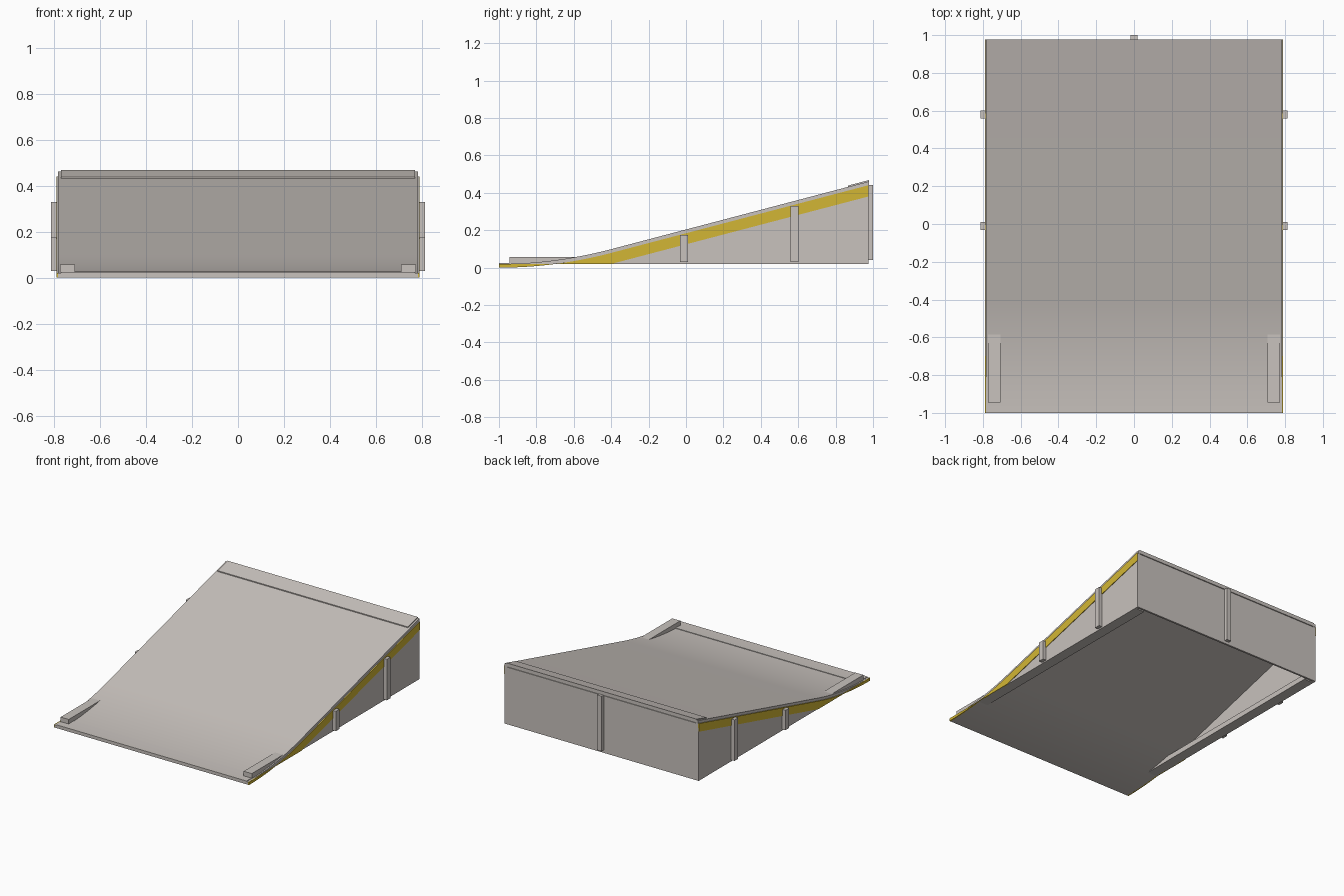
import bpy, bmesh, math

cube = bpy.data.objects.get("Cube")
if cube:
    bpy.data.objects.remove(cube, do_unlink=True)


def material(name, color):
    m = bpy.data.materials.new(name)
    m.use_nodes = True
    m.diffuse_color = color
    m.node_tree.nodes["Principled BSDF"].inputs["Base Color"].default_value = color
    return m


GREY = material("warm grey", (0.58, 0.54, 0.51, 1))
YELLOW = material("safety yellow", (0.65, 0.47, 0.035, 1))

FRONT, BACK, BEND, SLOPE, BASE = -1.0, 0.978, -0.4, 0.263, 0.02
RUN = BEND - FRONT
TOE = FRONT + math.sqrt(BASE * 2 * RUN / SLOPE)   # where the deck lifts off the base line


def under(y):
    """Height of the deck underside: an easing curve, then a straight slope."""
    if y < BEND:
        return SLOPE / (2 * RUN) * (y - FRONT) ** 2
    return SLOPE * RUN / 2 + SLOPE * (y - BEND)


def top(y):
    return under(y) + 0.02


def columns(y0, y1, step=0.04):
    """Stations along the ramp, dense only in the curved toe."""
    end = min(y1, BEND)
    ys = []
    if y0 < end:
        n = max(1, round((end - y0) / step))
        ys = [y0 + (end - y0) * i / n for i in range(n + 1)]
    else:
        ys = [y0]
    if y1 > ys[-1]:
        ys.append(y1)
    return ys


def strip(name, ys, low, high, x0, x1, mat, smooth=False):
    """Solid between two height functions, spanning x0 to x1."""
    bm = bmesh.new()
    rings = []
    for y in ys:
        a, b = sorted((low(y), high(y)))
        rings.append([bm.verts.new(p) for p in ((x0, y, a), (x1, y, a), (x1, y, b), (x0, y, b))])
    for r, s in zip(rings, rings[1:]):
        for i in range(4):
            j = (i + 1) % 4
            bm.faces.new((r[i], r[j], s[j], s[i]))
    bm.faces.new(rings[0])
    bm.faces.new(rings[-1])
    bmesh.ops.remove_doubles(bm, verts=bm.verts, dist=1e-5)
    bmesh.ops.recalc_face_normals(bm, faces=bm.faces)
    mesh = bpy.data.meshes.new(name)
    bm.to_mesh(mesh)
    bm.free()
    mesh.materials.append(mat)
    ob = bpy.data.objects.new(name, mesh)
    bpy.context.collection.objects.link(ob)
    if smooth:
        bpy.ops.object.select_all(action="DESELECT")
        ob.select_set(True)
        bpy.context.view_layer.objects.active = ob
        bpy.ops.object.shade_smooth_by_angle(angle=math.radians(30))
    return ob


def box(name, x0, x1, y0, y1, z0, z1):
    return strip(name, [y0, y1], lambda y: z0, lambda y: z1, x0, x1, GREY)


def base(y):
    return BASE


def stripe_low(y):
    return max(BASE, under(y) - 0.06)


# Deck with raised lips at both ends
strip("deck", columns(FRONT, BACK), under, top, -0.783, 0.783, GREY, True)
strip("front_lip", columns(FRONT, -0.89), top, lambda y: top(y) + 0.004, -0.77, 0.77, GREY)
strip("back_lip", [0.865, BACK], top, lambda y: top(y) + 0.007, -0.77, 0.77, GREY)

# Back wall and its centre rib
box("back_wall", -0.783, 0.783, 0.962, 0.976, BASE, under(0.962))
box("back_rib", -0.018, 0.018, 0.976, 1.0, 0.04, 0.443)

# Sides: wall, painted edge stripe, rail and ribs
for side, s in (("left", 1), ("right", -1)):
    strip(side + "_wall", columns(TOE, 0.976), base, under, s * 0.765, s * 0.786, GREY)
    strip(side + "_toe_stripe", columns(FRONT, TOE), base, under, s * 0.78, s * 0.79, YELLOW)
    strip(side + "_edge_stripe", columns(TOE, 0.976), stripe_low, under, s * 0.782, s * 0.79, YELLOW)
    box(side + "_rail", s * 0.708, s * 0.773, -0.945, 0.95, BASE, 0.058)
    for name, y, z in (("middle", -0.01, 0.175), ("rear", 0.58, 0.33)):
        box(f"{side}_{name}_rib", s * 0.786, s * 0.813, y - 0.021, y + 0.021, 0.03, z)
